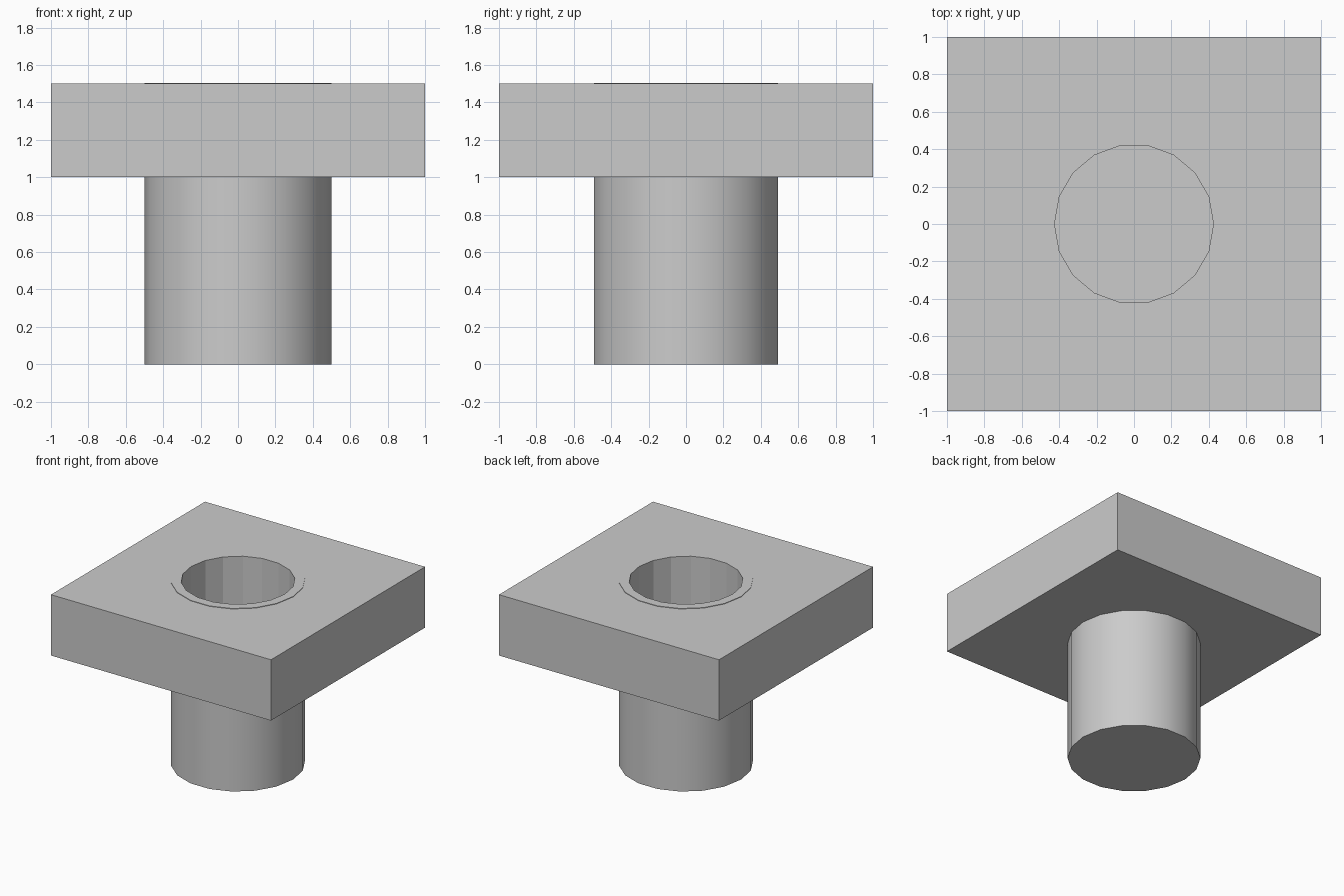
import bpy
import bmesh
from math import cos, sin, tau

if "Cube" in bpy.data.objects:
    bpy.data.objects.remove(bpy.data.objects["Cube"])

SIDES = 18


def mesh_object(name, bm):
    mesh = bpy.data.meshes.new(name)
    bmesh.ops.recalc_face_normals(bm, faces=bm.faces)
    bm.to_mesh(mesh)
    bm.free()
    obj = bpy.data.objects.new(name, mesh)
    bpy.context.collection.objects.link(obj)
    return obj


def turned(name, profile, smooth_bands=()):
    """Closed solid of stacked rings (radius, z), capped at both ends."""
    bm = bmesh.new()
    rings = [[bm.verts.new((r * cos(tau * i / SIDES), r * sin(tau * i / SIDES), z))
              for i in range(SIDES)] for r, z in profile]
    for band, (a, b) in enumerate(zip(rings, rings[1:])):
        for i in range(SIDES):
            j = (i + 1) % SIDES
            face = bm.faces.new((a[i], a[j], b[j], b[i]))
            face.smooth = band in smooth_bands
    bm.faces.new(rings[0])
    bm.faces.new(rings[-1])
    # keep the rims crisp where smooth and flat faces meet
    for e in bm.edges:
        if not all(f.smooth for f in e.link_faces):
            e.smooth = False
    return mesh_object(name, bm)


# Hollow tube: smooth outer wall, thin rim, faceted inner wall, closed bottom
turned("tube", [(0.5, 0), (0.5, 1.504), (0.425, 1.504), (0.425, 0.1)], smooth_bands=(0,))

# Square plate around the top of the tube
bm = bmesh.new()
bmesh.ops.create_cube(bm, size=1)
bmesh.ops.scale(bm, vec=(2, 2, 0.5), verts=bm.verts)
bmesh.ops.translate(bm, vec=(0, 0, 1.25), verts=bm.verts)
plate = mesh_object("square_plate", bm)

# Opening in the plate, its edge hidden inside the tube wall
cutter = turned("plate_hole_cutter", [(0.47, 0.8), (0.47, 1.8)])
cutter.hide_render = True
cutter.hide_set(True)
cut = plate.modifiers.new("hole", 'BOOLEAN')
cut.operation = 'DIFFERENCE'
cut.solver = 'EXACT'
cut.object = cutter
